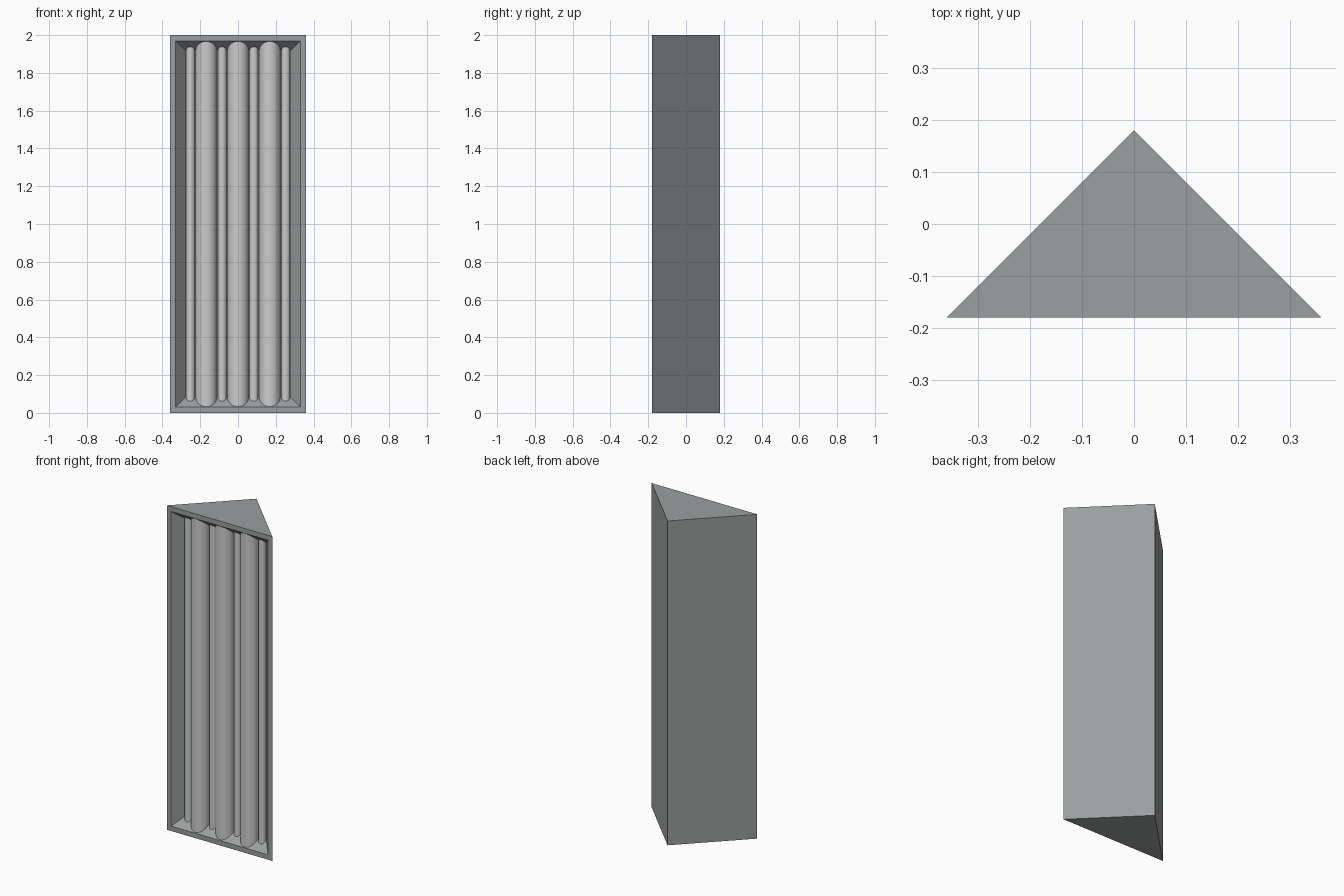
import bpy, bmesh, math

if "Cube" in bpy.data.objects:
    bpy.data.objects.remove(bpy.data.objects["Cube"])

FRONT, BACK, HALF, HEIGHT = -0.18, 0.18, 0.36, 2.0
RIM, SLOPE, DEPTH = 0.03, 0.052, 0.06


def material(name, rgb):
    m = bpy.data.materials.new(name)
    m.diffuse_color = (*rgb, 1.0)
    m.use_nodes = True
    m.node_tree.nodes["Principled BSDF"].inputs["Base Color"].default_value = m.diffuse_color
    return m


def make_object(name, bm, mat):
    bmesh.ops.recalc_face_normals(bm, faces=bm.faces[:])
    me = bpy.data.meshes.new(name)
    bm.to_mesh(me)
    bm.free()
    me.materials.append(mat)
    ob = bpy.data.objects.new(name, me)
    bpy.context.collection.objects.link(ob)
    return ob


casing_grey = material("casing grey", (0.33, 0.35, 0.35))
tube_grey = material("light tube grey", (0.60, 0.60, 0.60))

# Triangular casing: extruded wedge with a tapered recess in the front
bm = bmesh.new()
base = bm.faces.new([bm.verts.new(p) for p in
                     ((-HALF, FRONT, 0), (HALF, FRONT, 0), (0, BACK, 0))])
ext = bmesh.ops.extrude_face_region(bm, geom=[base])
bmesh.ops.translate(bm, vec=(0, 0, HEIGHT),
                    verts=[v for v in ext["geom"] if isinstance(v, bmesh.types.BMVert)])
bmesh.ops.recalc_face_normals(bm, faces=bm.faces[:])
panel = min(bm.faces, key=lambda f: f.calc_center_median().y)
for width in (RIM, SLOPE):
    bmesh.ops.inset_region(bm, faces=[panel], thickness=width, use_even_offset=True)
for v in panel.verts:
    v.co.y = FRONT + DEPTH
make_object("casing", bm, casing_grey)


# Half-round tubes on the back panel, ends mitred against the sloped walls
def tube(name, x, r, steps=20):
    bm = bmesh.new()
    rows = []
    for i in range(steps + 1):
        a = math.pi * i / steps
        out = r * math.sin(a)
        end = RIM + SLOPE * (1 - out / DEPTH)
        px, py = x - r * math.cos(a), FRONT + DEPTH - out
        rows.append((bm.verts.new((px, py, end)), bm.verts.new((px, py, HEIGHT - end))))
    for (a0, a1), (b0, b1) in zip(rows, rows[1:]):
        bm.faces.new((a0, b0, b1, a1)).smooth = True
    ob = make_object(name, bm, tube_grey)
    # Make sure the open shell faces the front
    me = ob.data
    if me.polygons[steps // 2].normal.y > 0:
        me.flip_normals()


for i in range(7):
    x = (i - 3) * 0.084
    if i % 2:
        tube(f"large_tube_{i // 2 + 1}", x, 0.056)
    else:
        tube(f"small_tube_{i // 2 + 1}", x, 0.023)
